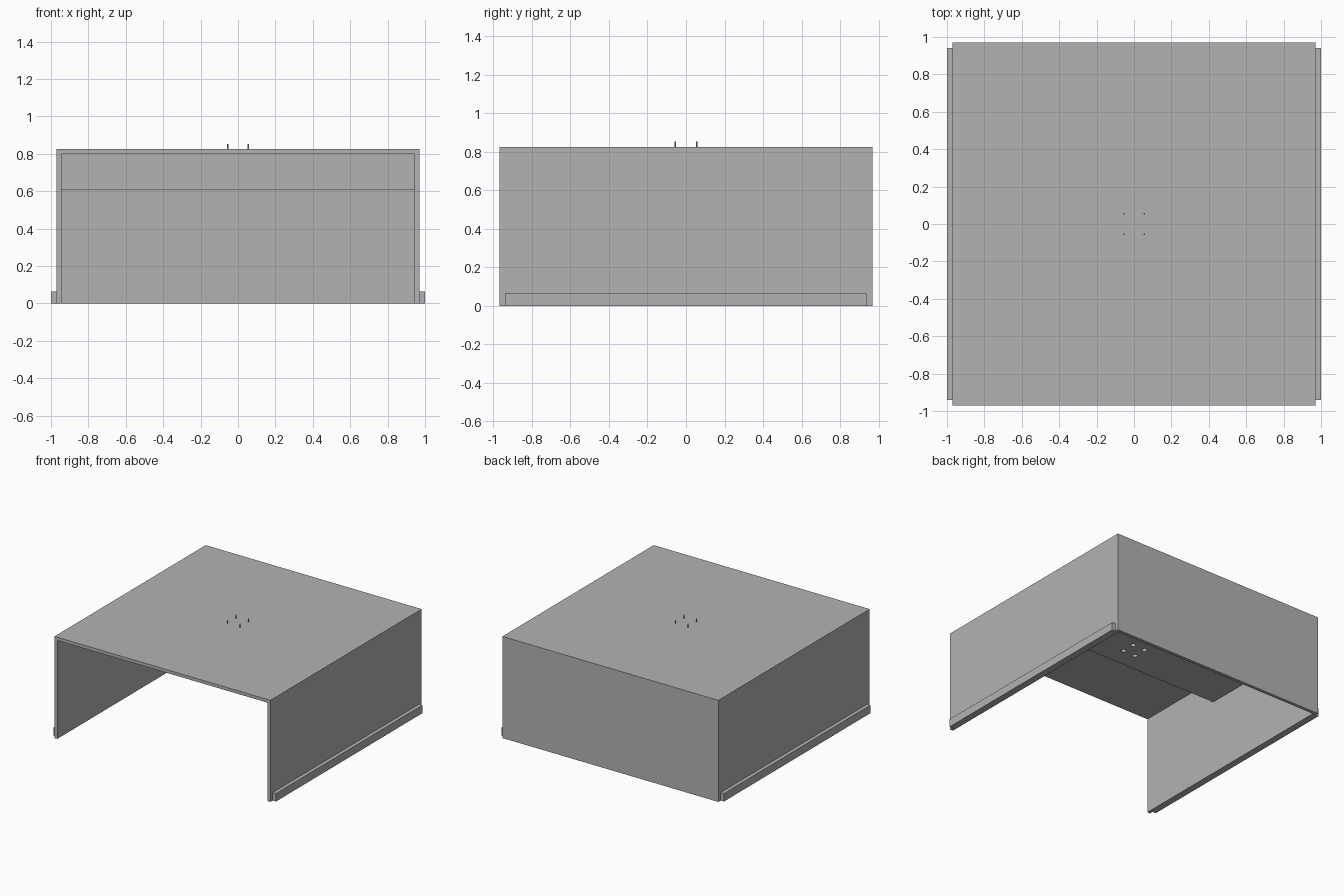
import bpy, bmesh
from mathutils import Matrix, Vector

old = bpy.data.objects.get("Cube")
if old:
    bpy.data.objects.remove(old, do_unlink=True)

grey = bpy.data.materials.new("Plain grey")
grey.use_nodes = True
colour = (0.45, 0.45, 0.45, 1)
grey.diffuse_color = colour
grey.node_tree.nodes["Principled BSDF"].inputs["Base Color"].default_value = colour


def make(name, bm):
    mesh = bpy.data.meshes.new(name)
    bm.to_mesh(mesh)
    bm.free()
    mesh.materials.append(grey)
    obj = bpy.data.objects.new(name, mesh)
    bpy.context.collection.objects.link(obj)
    return obj


def box(name, low, high):
    low, high = Vector(low), Vector(high)
    bm = bmesh.new()
    place = Matrix.Translation((low + high) / 2) @ Matrix.Diagonal((*(high - low), 1))
    bmesh.ops.create_cube(bm, size=1, matrix=place)
    return make(name, bm)


def rod(name, x, y, z0, z1, radius):
    bm = bmesh.new()
    bmesh.ops.create_cone(bm, cap_ends=True, segments=16, radius1=radius, radius2=radius,
                          depth=z1 - z0, matrix=Matrix.Translation((x, y, (z0 + z1) / 2)))
    return make(name, bm)


def cut(target, cutter):
    mod = target.modifiers.new("Cut", 'BOOLEAN')
    mod.operation = 'DIFFERENCE'
    mod.solver = 'EXACT'
    mod.object = cutter
    bpy.context.view_layer.objects.active = target
    bpy.ops.object.modifier_apply(modifier=mod.name)
    bpy.data.objects.remove(cutter, do_unlink=True)


OUT, WALL, TOP = 0.97, 0.026, 0.825
INN = OUT - WALL

# Hood shell, open at the front and underneath
shell = box("hood_shell", (-OUT, -OUT, 0), (OUT, OUT, TOP))
cut(shell, box("cavity", (-INN, -1.2, -0.2), (INN, INN, TOP - WALL)))

# Lowered ceiling box in the rear of the hood
ceiling = box("ceiling_box", (-INN, -0.21, 0.61), (INN, INN, TOP - WALL))

# Mounting holes below and slim pins above
for sx in (-1, 1):
    for sy in (-1, 1):
        x, y = sx * 0.055, sy * 0.055
        cut(ceiling, rod("hole", x, y, 0.5, 0.7, 0.02))
        rod("mounting_pin", x, y, TOP, 0.853, 0.004)

# Rails along the foot of each side
for side, sx in (("left", 1), ("right", -1)):
    xs = sorted((sx * OUT, sx * 1.0))
    box(side + "_foot_rail", (xs[0], -0.94, 0), (xs[1], 0.94, 0.065))
